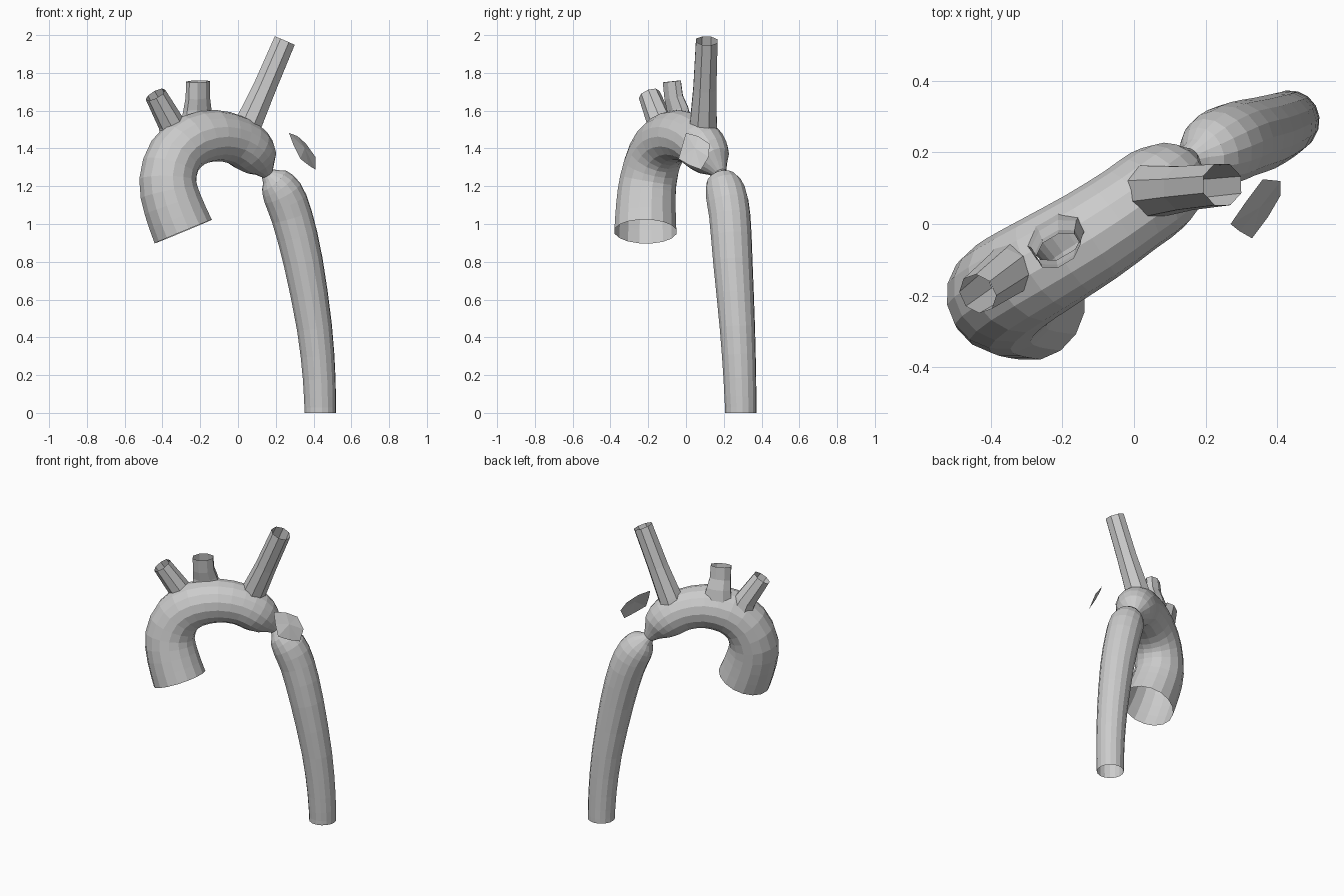
import bpy, bmesh, math
from mathutils import Vector

if "Cube" in bpy.data.objects:
    bpy.data.objects.remove(bpy.data.objects["Cube"])


def smooth_path(pts, steps):
    """Catmull-Rom through (x, y, z, radius) points."""
    p = [Vector(q) for q in pts]
    p = [2 * p[0] - p[1]] + p + [2 * p[-1] - p[-2]]
    out = []
    for i in range(1, len(p) - 2):
        a, b, c, d = p[i - 1:i + 3]
        for k in range(steps):
            t = k / steps
            out.append(0.5 * (2 * b + (c - a) * t + (2 * a - 5 * b + 4 * c - d) * t * t
                              + (3 * b - a - 3 * c + d) * t ** 3))
    return out + [p[-2]]


def tube(name, path, sides, side=(0, 1, 0), squash=1.0):
    """Capped tube swept along the path; returns object and its end planes."""
    bm = bmesh.new()
    u = Vector(side)
    rings, ends = [], []
    for i, q in enumerate(path):
        c = q.xyz
        a, b = path[max(i - 1, 0)].xyz, path[min(i + 1, len(path) - 1)].xyz
        t = (b - a).normalized()
        u = (u - t * u.dot(t)).normalized()
        v = t.cross(u)
        ends.append((c, t, q[3]))
        rings.append([bm.verts.new(c + q[3] * (u * math.cos(w) * squash + v * math.sin(w)))
                      for w in (math.tau * (k + 0.5) / sides for k in range(sides))])
    for r, s in zip(rings, rings[1:]):
        for k in range(sides):
            n = (k + 1) % sides
            bm.faces.new((r[k], r[n], s[n], s[k]))
    bm.faces.new(rings[0][::-1])
    bm.faces.new(rings[-1])
    bmesh.ops.recalc_face_normals(bm, faces=bm.faces)
    me = bpy.data.meshes.new(name)
    bm.to_mesh(me)
    bm.free()
    ob = bpy.data.objects.new(name, me)
    bpy.context.collection.objects.link(ob)
    return ob, (ends[0], ends[-1])


# main vessel: ascending part, arch, narrowed neck, descending part
main_pts = [
    (-0.29, -0.215, 0.96, 0.167), (-0.345, -0.212, 1.10, 0.16), (-0.372, -0.20, 1.23, 0.153),
    (-0.335, -0.165, 1.36, 0.147), (-0.245, -0.11, 1.44, 0.142), (-0.12, -0.035, 1.468, 0.136),
    (-0.01, 0.04, 1.445, 0.13), (0.065, 0.095, 1.395, 0.128), (0.115, 0.14, 1.335, 0.10),
    (0.155, 0.18, 1.268, 0.035), (0.19, 0.19, 1.23, 0.082), (0.235, 0.21, 1.165, 0.108),
    (0.285, 0.232, 1.04, 0.110), (0.345, 0.248, 0.80, 0.105), (0.405, 0.272, 0.45, 0.094),
    (0.43, 0.285, 0.18, 0.087), (0.435, 0.29, 0.0, 0.084)]
path = smooth_path(main_pts, 2)
path.insert(-1, Vector((0.435, 0.29, 0.03, 0.084)))
vessel, (first, last) = tube("main_vessel", path, 16)
for v in vessel.data.vertices:          # flat lower end on the ground
    if v.co.z < 0.015:
        v.co.z = 0
caps = [first, (last[0], Vector((0, 0, 1)), last[2])]

# three branch vessels, low-poly, rooted inside the arch
branches = [
    ("front_branch", [(-0.32, -0.12, 1.44, 0.09), (-0.355, -0.135, 1.535, 0.07),
                      (-0.437, -0.195, 1.685, 0.058)], (0.5, 1, 0), 1.0),
    ("middle_branch", [(-0.215, -0.03, 1.48, 0.105), (-0.215, -0.045, 1.61, 0.08),
                       (-0.213, -0.065, 1.67, 0.07), (-0.212, -0.075, 1.755, 0.068)],
     (-0.5, 0.85, 0), 0.65),
    ("rear_branch", [(0.02, 0.085, 1.44, 0.085), (0.055, 0.092, 1.53, 0.077),
                     (0.14, 0.10, 1.72, 0.066), (0.247, 0.11, 1.97, 0.062)], (0, 1, 0), 1.0)]
for name, pts, side, squash in branches:
    ob, (_, tip) = tube(name, [Vector(p) for p in pts], 8, side, squash)
    caps.append(tip)
    ob.hide_render = True
    mod = vessel.modifiers.new(name, "BOOLEAN")
    mod.operation, mod.solver, mod.object = "UNION", "EXACT", ob

# apply the unions, then remove the end caps so every vessel is open
deps = bpy.context.evaluated_depsgraph_get()
joined = bpy.data.meshes.new_from_object(vessel.evaluated_get(deps))
vessel.modifiers.clear()
vessel.data = joined
for name, *_ in branches:
    bpy.data.objects.remove(bpy.data.objects[name])
bm = bmesh.new()
bm.from_mesh(joined)
gone = [f for f in bm.faces if any(
    (f.calc_center_median() - c).length < r and
    all(abs((v.co - c).dot(t)) < 2e-3 for v in f.verts) for c, t, r in caps)]
bmesh.ops.delete(bm, geom=gone, context="FACES")
bm.to_mesh(joined)
bm.free()

# loose curved patch beside the narrowed neck
rim = [(0.27, 0.0, 1.482), (0.315, 0.065, 1.465), (0.36, 0.125, 1.425), (0.41, 0.12, 1.355),
       (0.41, 0.08, 1.288), (0.375, 0.02, 1.31), (0.33, -0.04, 1.345), (0.295, -0.02, 1.415)]
me = bpy.data.meshes.new("patch")
me.from_pydata(rim + [(0.353, 0.047, 1.402)], [], [(i, (i + 1) % 8, 8) for i in range(8)])
bpy.context.collection.objects.link(bpy.data.objects.new("patch", me))
